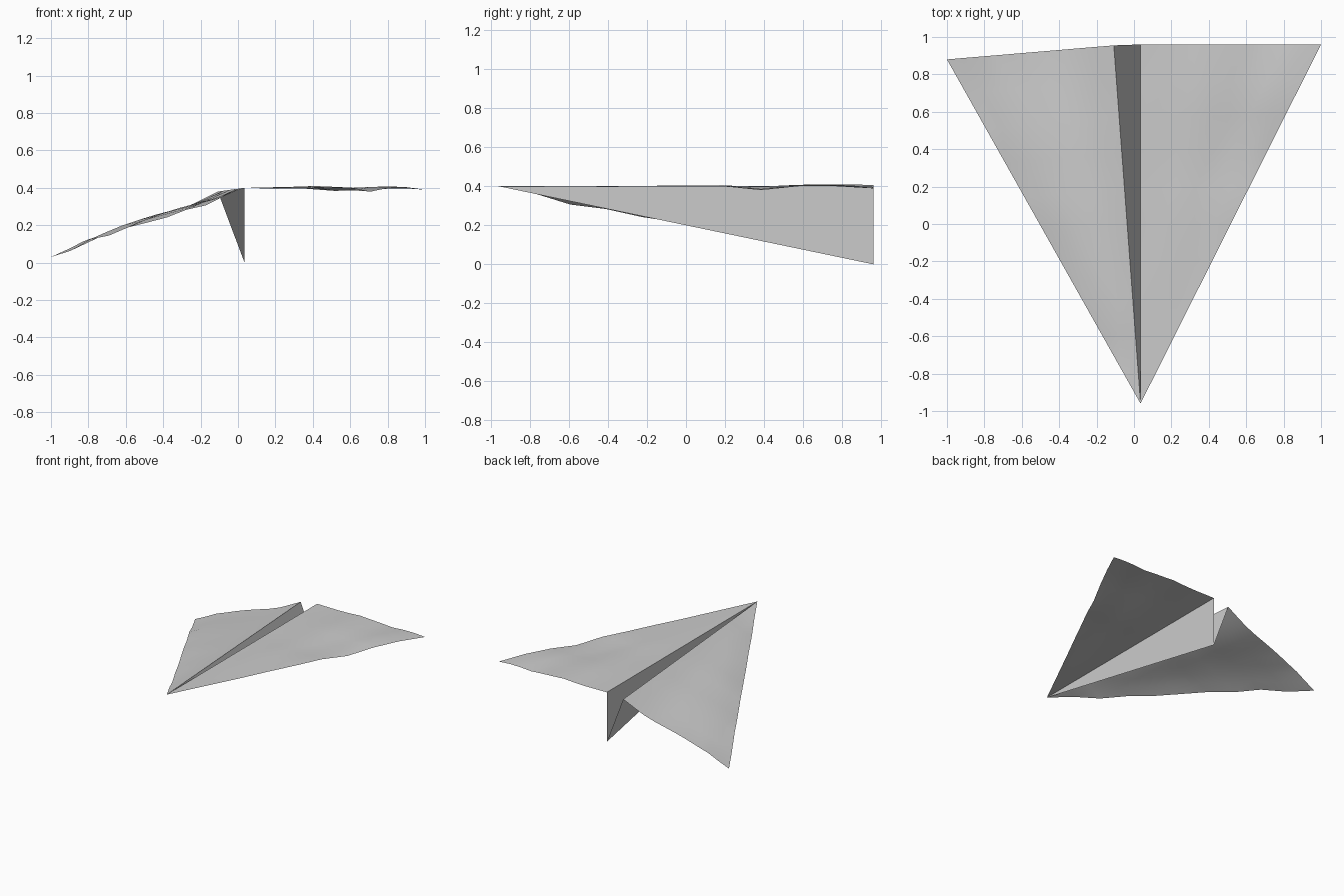
import bpy
from mathutils import Vector

if "Cube" in bpy.data.objects:
    bpy.data.objects.remove(bpy.data.objects["Cube"])

N = 10
NOSE = Vector((0.035, -0.96, 0.4))
KEEL = Vector((0.035, 0.96, 0.0))
FOLD_R = Vector((0.035, 0.96, 0.4))
FOLD_L = Vector((-0.108, 0.955, 0.38))
TIP_R = Vector((1.0, 0.96, 0.39))
TIP_L = Vector((-1.0, 0.88, 0.03))
FLAT = [0] * (N + 1)


def sample(values, t):
    i = min(int(t * N), N - 1)
    f = t * N - i
    return values[i] * (1 - f) + values[i + 1] * f


def sheet(name, inner, outer, lead=FLAT, trail=FLAT):
    """Triangular sheet from the nose to a rear edge, with rippled edges."""
    verts, faces = [NOSE], []
    for r in range(1, N + 1):
        t = r / N
        for c in range(r + 1):
            u = c / r
            p = NOSE.lerp(inner.lerp(outer, u), t)
            p.z += sample(lead, t) * u + sample(trail, u) * t
            verts.append(p)
    for r in range(N):
        a, b = r * (r + 1) // 2, (r + 1) * (r + 2) // 2
        for c in range(r + 1):
            faces.append((a + c, b + c, b + c + 1))
            if c < r:
                faces.append((a + c, b + c + 1, a + c + 1))
    # keep every sheet facing upward or toward the inside of the fold
    n = (inner - NOSE).cross(outer - NOSE)
    if n.z < 0:
        faces = [f[::-1] for f in faces]
    mesh = bpy.data.meshes.new(name)
    mesh.from_pydata(verts, [], faces)
    mesh.shade_smooth()
    ob = bpy.data.objects.new(name, mesh)
    bpy.context.collection.objects.link(ob)
    return ob


# wings with slight paper ripples along leading and trailing edges
sheet("right_wing", FOLD_R, TIP_R,
      [0, 0, 0, 0, .003, .003, .006, -.013, .008, .012, 0],
      [0, 0, 0, .004, .011, .006, .002, -.004, .004, .006, 0])
sheet("left_wing", FOLD_L, TIP_L,
      [0, 0, -.02, -.006, -.01, 0, .011, .004, .02, -.004, 0],
      [0, -.01, -.018, -.015, -.005, .004, .01, .012, .016, .006, 0])

# two flat walls folded up from the keel
sheet("right_keel_wall", KEEL, FOLD_R)
sheet("left_keel_wall", KEEL, FOLD_L)
